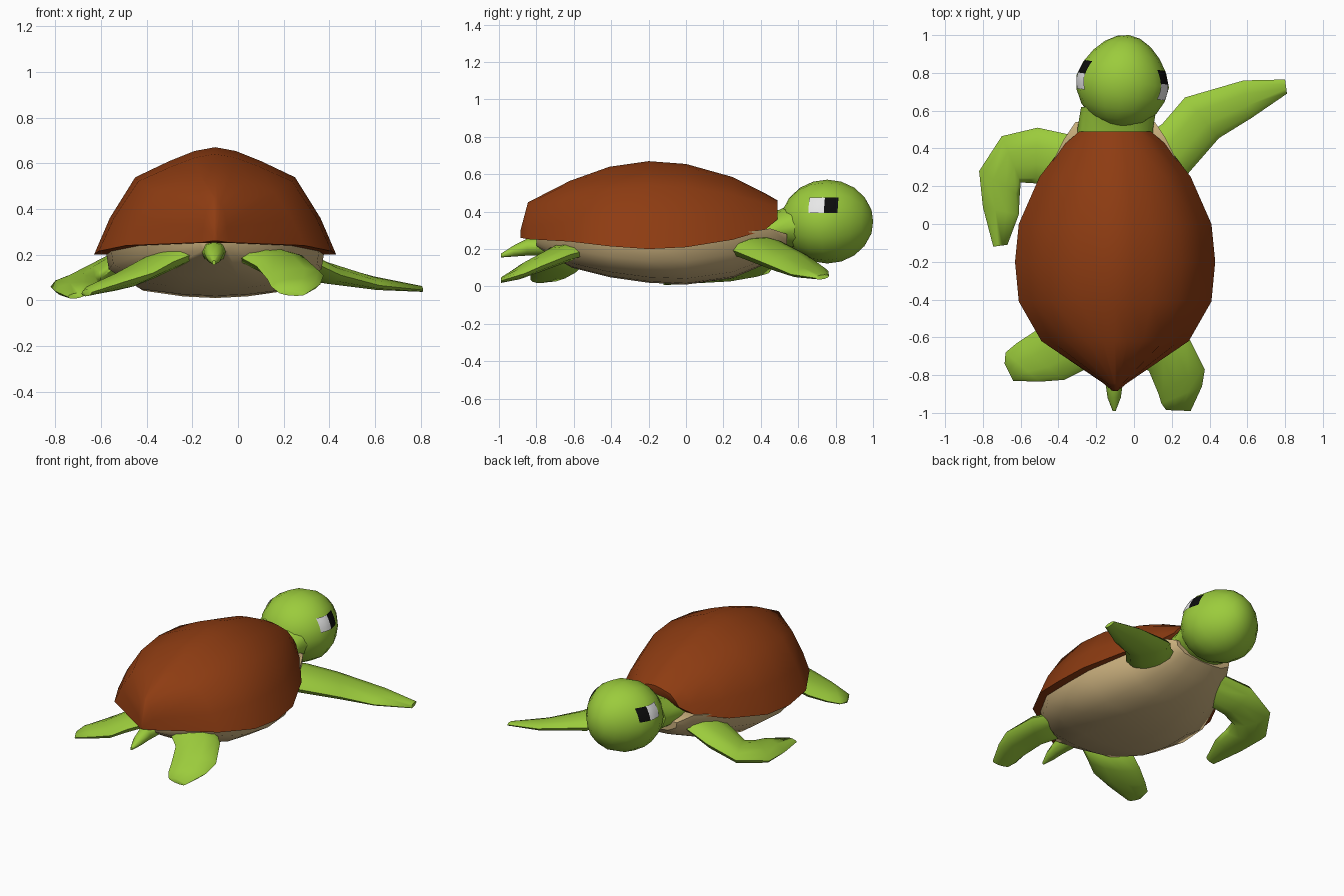
import bpy, bmesh, math
from mathutils import Vector, Matrix

if "Cube" in bpy.data.objects:
    bpy.data.objects.remove(bpy.data.objects["Cube"])


def material(name, r, g, b):
    m = bpy.data.materials.new(name)
    m.diffuse_color = (r, g, b, 1)
    m.use_nodes = True
    m.node_tree.nodes["Principled BSDF"].inputs["Base Color"].default_value = m.diffuse_color
    return m


GREEN = material("skin green", 0.33, 0.60, 0.045)
BROWN = material("shell brown", 0.27, 0.045, 0.006)
TAN = material("belly tan", 0.60, 0.44, 0.21)
WHITE = material("eye white", 0.80, 0.80, 0.80)
BLACK = material("pupil black", 0.004, 0.004, 0.004)


def finish(name, bm, mat, angle=50, fix_normals=True):
    if fix_normals:
        bmesh.ops.recalc_face_normals(bm, faces=bm.faces)
    me = bpy.data.meshes.new(name)
    bm.to_mesh(me)
    bm.free()
    me.materials.append(mat)
    for p in me.polygons:
        p.use_smooth = True
    me.set_sharp_from_angle(angle=math.radians(angle))
    ob = bpy.data.objects.new(name, me)
    bpy.context.collection.objects.link(ob)
    return ob


def loft(name, rings, mat, angle=50):
    """Skin a series of closed rings and cap both ends."""
    bm = bmesh.new()
    vs = [[bm.verts.new(p) for p in r] for r in rings]
    n = len(vs[0])
    for a, b in zip(vs, vs[1:]):
        for i in range(n):
            j = (i + 1) % n
            bm.faces.new((a[i], a[j], b[j], b[i]))
    bm.faces.new(vs[0])
    bm.faces.new(vs[-1])
    return finish(name, bm, mat, angle)


def body_ring(y, w, z0, z1, profile, cx=-0.10):
    """Mirrored half profile given as (width, height) fractions."""
    half = [(cx + w * u, y, z0 + (z1 - z0) * v) for u, v in profile]
    return half + [(2 * cx - x, y, z) for x, y, z in reversed(half[:-1])]


# Domed shell: y, half width, rim height, ridge height
DOME = [(1, 0), (0.87, 0.34), (0.66, 0.72), (0.38, 0.87), (0.17, 0.965), (0, 1)]
shell = [(-0.885, 0.012, 0.26, 0.30), (-0.845, 0.06, 0.253, 0.45), (-0.62, 0.39, 0.24, 0.565),
         (-0.41, 0.51, 0.215, 0.64), (-0.20, 0.53, 0.20, 0.67), (0.0, 0.51, 0.21, 0.655),
         (0.25, 0.40, 0.25, 0.585), (0.42, 0.27, 0.30, 0.50), (0.49, 0.19, 0.36, 0.46)]
loft("shell", [body_ring(*s, DOME) for s in shell], BROWN)

# Belly plate: y, half width, top height, bottom height
KEEL = [(1, 0), (0.97, 0.45), (0.68, 0.86), (0.3, 0.97), (0, 1)]
belly = [(-0.80, 0.08, 0.27, 0.21), (-0.61, 0.34, 0.27, 0.10), (-0.41, 0.46, 0.25, 0.05),
         (-0.20, 0.48, 0.23, 0.02), (0.0, 0.465, 0.24, 0.01), (0.25, 0.37, 0.28, 0.045),
         (0.45, 0.27, 0.31, 0.13), (0.54, 0.21, 0.28, 0.20)]
loft("belly", [body_ring(*s, KEEL) for s in belly], TAN)


def oval(c, rx, rz, n=12):
    return [(c[0] + rx * math.cos(2 * math.pi * i / n), c[1],
             c[2] + rz * math.sin(2 * math.pi * i / n)) for i in range(n)]


# Neck and tail
loft("neck", [oval((-0.10, 0.35, 0.29), 0.20, 0.09), oval((-0.10, 0.50, 0.31), 0.20, 0.10),
              oval((-0.08, 0.62, 0.33), 0.20, 0.14)], GREEN)
loft("tail", [oval((-0.105, -0.65, 0.22), 0.07, 0.05, 8), oval((-0.105, -0.85, 0.21), 0.045, 0.045, 8),
              oval((-0.105, -0.92, 0.19), 0.035, 0.03, 8), oval((-0.105, -0.99, 0.165), 0.008, 0.01, 8)], GREEN)

# Head: tapered ellipsoid turned slightly to one side
YAW = Matrix.Rotation(math.radians(-7.7), 3, 'Z')


def head_point(u, grow=1.0):
    taper = 1 - 0.2 * max(0, u.y)
    p = Vector((0.245 * u.x * taper, 0.245 * u.y, 0.222 * u.z)) * grow
    return YAW @ p + Vector((-0.06, 0.755, 0.347))


bm = bmesh.new()
bmesh.ops.create_uvsphere(bm, u_segments=16, v_segments=10, radius=1,
                          matrix=Matrix.Rotation(math.radians(90), 4, 'X'))
for v in bm.verts:
    v.co = head_point(v.co.copy(), 1.01)
finish("head", bm, GREEN, 60)


def eye_patch(name, side, y0, y1, mat, n=4):
    """Curved plate following the head surface."""
    bm = bmesh.new()
    grid = []
    for i in range(n + 1):
        row = []
        for j in range(n + 1):
            y, z = y0 + (y1 - y0) * i / n, 0.20 + 0.37 * j / n
            u = Vector((side * math.sqrt(1 - y * y - z * z), y, z))
            row.append(bm.verts.new(head_point(u, 1.018)))
        grid.append(row)
    for i in range(n):
        for j in range(n):
            f = [grid[i][j], grid[i + 1][j], grid[i + 1][j + 1], grid[i][j + 1]]
            bm.faces.new(f if side > 0 else f[::-1])
    finish(name, bm, mat, 60, False)


for side, label in ((1, "right"), (-1, "left")):
    eye_patch("eye_white_" + label, side, -0.28, 0.06, WHITE)
    eye_patch("pupil_" + label, side, 0.06, 0.34, BLACK)


def flipper(name, sections, n=10):
    """Sections are (leading edge, trailing edge, half thickness)."""
    rings = []
    for a, b, t in sections:
        a, b = Vector(a), Vector(b)
        mid, half = (a + b) / 2, (a - b) / 2
        rings.append([mid + half * math.cos(2 * math.pi * i / n)
                      + Vector((0, 0, t * math.sin(2 * math.pi * i / n))) for i in range(n)])
    loft(name, rings, GREEN, 75)


# Front flippers: one stretched forward, one swept back
flipper("front_flipper_right", [
    ((0.02, 0.44, 0.24), (0.12, 0.20, 0.20), 0.05),
    ((0.15, 0.53, 0.21), (0.28, 0.26, 0.19), 0.06),
    ((0.27, 0.67, 0.14), (0.45, 0.455, 0.11), 0.05),
    ((0.58, 0.76, 0.085), (0.62, 0.56, 0.065), 0.028),
    ((0.80, 0.765, 0.055), (0.81, 0.69, 0.045), 0.012)])
flipper("front_flipper_left", [
    ((-0.28, 0.46, 0.23), (-0.38, 0.18, 0.20), 0.05),
    ((-0.51, 0.51, 0.18), (-0.52, 0.215, 0.15), 0.06),
    ((-0.70, 0.465, 0.10), (-0.60, 0.22, 0.10), 0.05),
    ((-0.82, 0.28, 0.06), (-0.605, 0.15, 0.08), 0.042),
    ((-0.80, 0.09, 0.04), (-0.61, 0.05, 0.06), 0.03),
    ((-0.745, -0.12, 0.015), (-0.67, -0.11, 0.025), 0.012)])

# Rear flippers
flipper("rear_flipper_right", [
    ((0.18, -0.50, 0.20), (-0.03, -0.70, 0.21), 0.05),
    ((0.30, -0.62, 0.17), (0.08, -0.78, 0.15), 0.05),
    ((0.375, -0.77, 0.11), (0.13, -0.90, 0.09), 0.04),
    ((0.36, -0.86, 0.07), (0.145, -0.95, 0.06), 0.03),
    ((0.30, -0.99, 0.03), (0.17, -0.985, 0.04), 0.015)])
flipper("rear_flipper_left", [
    ((-0.36, -0.50, 0.19), (-0.18, -0.73, 0.21), 0.05),
    ((-0.52, -0.565, 0.10), (-0.28, -0.78, 0.17), 0.05),
    ((-0.62, -0.63, 0.06), (-0.37, -0.825, 0.12), 0.04),
    ((-0.68, -0.68, 0.04), (-0.50, -0.835, 0.08), 0.028),
    ((-0.685, -0.74, 0.03), (-0.64, -0.83, 0.035), 0.015)])
